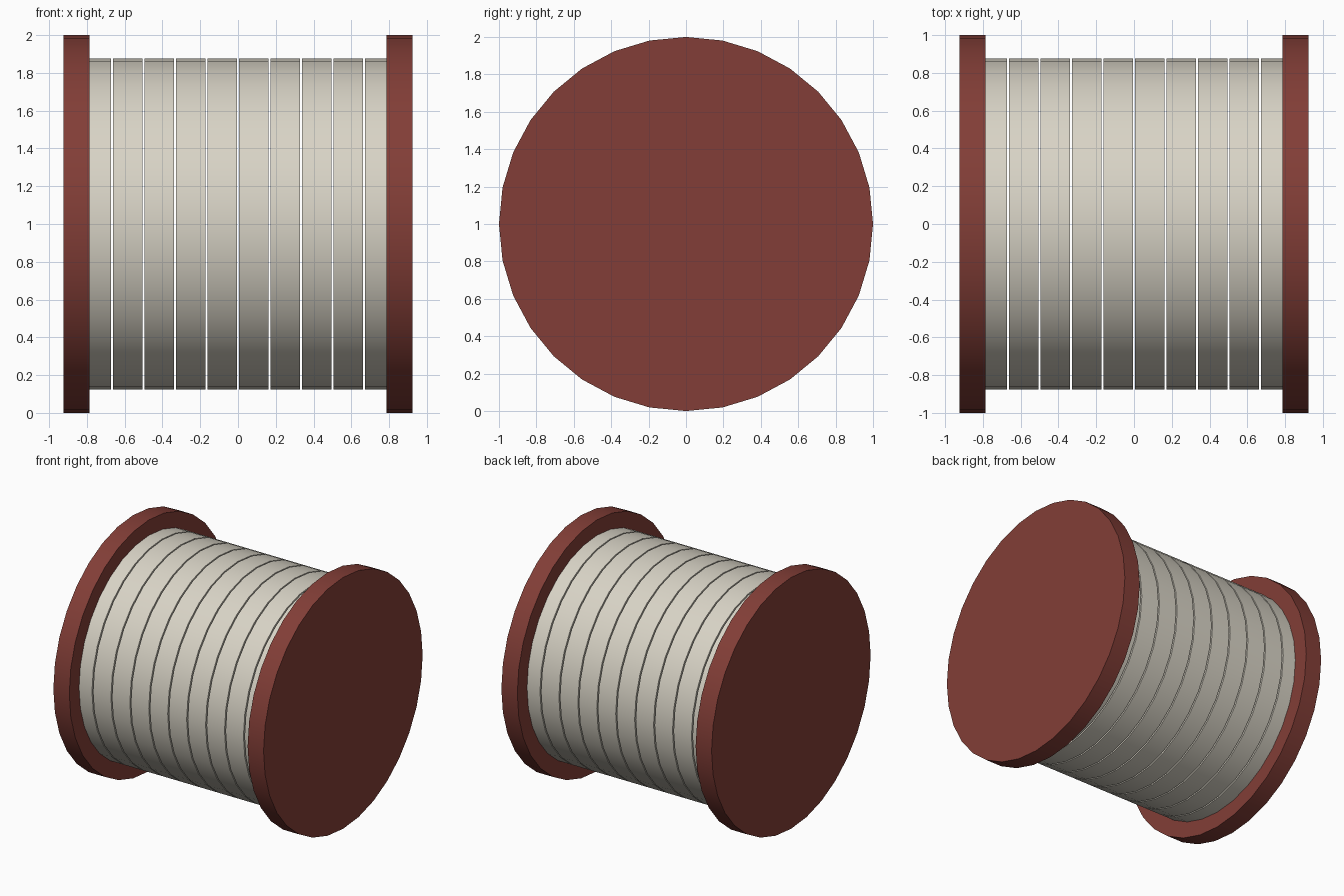
import bpy
import math

cube = bpy.data.objects.get("Cube")
if cube:
    bpy.data.objects.remove(cube, do_unlink=True)

SIDES = 32
PITCH = 1 / 6      # spacing of the wound turns
GAP = 0.01         # open slit between turns


def make_material(name, rgb):
    mat = bpy.data.materials.new(name)
    mat.use_nodes = True
    color = (*rgb, 1.0)
    mat.diffuse_color = color
    mat.node_tree.nodes["Principled BSDF"].inputs["Base Color"].default_value = color
    return mat


def disc(name, x, radius, width, mat):
    """Solid disc lying along the x axis, smooth round the rim."""
    bpy.ops.mesh.primitive_cylinder_add(
        vertices=SIDES, radius=radius, depth=width,
        location=(x, 0, 1), rotation=(0, math.pi / 2, 0))
    obj = bpy.context.object
    obj.name = name
    obj.data.materials.append(mat)
    bpy.ops.object.shade_smooth_by_angle(angle=math.radians(30))
    return obj


red = make_material("dark red", (0.225, 0.048, 0.038))
cream = make_material("cream", (0.69, 0.655, 0.565))

# End flanges
for side, sign in (("left", 1), ("right", -1)):
    disc(side + "_flange", sign * 0.855, 1.0, 0.14, red)

# Row of wound turns, the outer two set into the flanges
for i in range(10):
    disc(f"winding_{i + 1}", (i - 4.5) * PITCH, 0.877, PITCH - GAP, cream)
